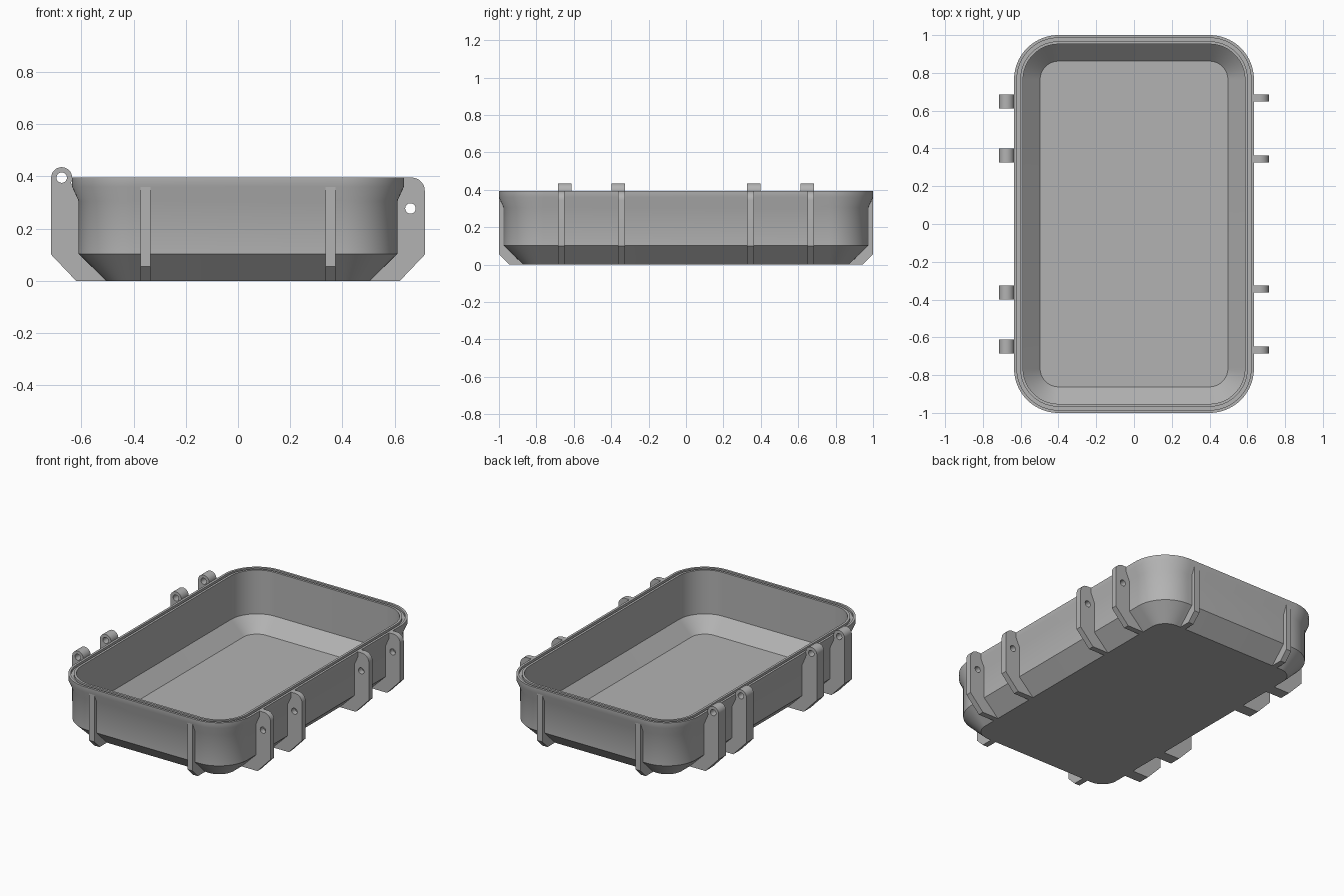
import bpy, bmesh
from math import cos, sin, pi

if "Cube" in bpy.data.objects:
    bpy.data.objects.remove(bpy.data.objects["Cube"])

grey = bpy.data.materials.new("plain_grey")
grey.use_nodes = True
GREY = (0.45, 0.45, 0.45, 1)
grey.diffuse_color = GREY
grey.node_tree.nodes["Principled BSDF"].inputs["Base Color"].default_value = GREY


def finish(name, bm, smooth):
    """Turn a bmesh into a named object with smooth curves and sharp edges."""
    bmesh.ops.remove_doubles(bm, verts=bm.verts, dist=0.0001)
    bmesh.ops.recalc_face_normals(bm, faces=bm.faces)
    mesh = bpy.data.meshes.new(name)
    bm.to_mesh(mesh)
    bm.free()
    mesh.materials.append(grey)
    obj = bpy.data.objects.new(name, mesh)
    bpy.context.collection.objects.link(obj)
    bpy.ops.object.select_all(action='DESELECT')
    obj.select_set(True)
    bpy.context.view_layer.objects.active = obj
    bpy.ops.object.shade_smooth_by_angle(angle=smooth * pi / 180)
    return obj


def arc(cx, cz, radius, start, end, steps=12):
    angles = [(start + (end - start) * i / steps) * pi / 180 for i in range(steps + 1)]
    return [(cx + radius * cos(a), cz + radius * sin(a)) for a in angles]


# Tray shell: wall section (corner radius, height) lofted round a rounded rectangle
CORNER_X, CORNER_Y, STEPS = 0.4, 0.765, 20
section = [(0.105, 0), (0.21, 0.103), (0.21, 0.305), (0.235, 0.36), (0.235, 0.395),
           (0.22, 0.395), (0.22, 0.38), (0.202, 0.38), (0.202, 0.395),
           (0.187, 0.395), (0.187, 0.11), (0.097, 0.02)]


def ring(bm, radius, z):
    verts = []
    for quarter, (sx, sy) in enumerate([(1, 1), (-1, 1), (-1, -1), (1, -1)]):
        for x, y in arc(sx * CORNER_X, sy * CORNER_Y, radius,
                        quarter * 90, quarter * 90 + 90, STEPS):
            verts.append(bm.verts.new((x, y, z)))
    return verts


bm = bmesh.new()
rings = [ring(bm, r, z) for r, z in section]
for low, high in zip(rings, rings[1:]):
    for i in range(len(low)):
        j = (i + 1) % len(low)
        bm.faces.new((low[i], low[j], high[j], high[i]))
bm.faces.new(rings[0][::-1])
bm.faces.new(rings[-1])
finish("tray_shell", bm, 35)


def plate(name, outline, hole, width, location, angle):
    """Extrude an outline (outward distance, height), facing outward along angle."""
    curve = bpy.data.curves.new(name, 'CURVE')
    curve.dimensions = '2D'
    curve.fill_mode = 'BOTH'
    curve.extrude = width / 2
    for loop in [outline, hole]:
        if loop:
            spline = curve.splines.new('POLY')
            spline.points.add(len(loop) - 1)
            for point, (x, z) in zip(spline.points, loop):
                point.co = (x, z, 0, 1)
            spline.use_cyclic_u = True
    helper = bpy.data.objects.new(name + "_curve", curve)
    mesh = bpy.data.meshes.new_from_object(helper)
    bm = bmesh.new()
    bm.from_mesh(mesh)
    bpy.data.objects.remove(helper)
    bpy.data.curves.remove(curve)
    bpy.data.meshes.remove(mesh)
    obj = finish(name, bm, 30)
    obj.location = location
    obj.rotation_euler = (pi / 2, 0, angle)


# Shared lower and inner edges of the side brackets
foot = [(0.505, 0), (0.62, 0), (0.715, 0.1)]
inner = [(0.628, 0.36), (0.6, 0.3), (0.6, 0.1)]

latch = foot + arc(0.665, 0.345, 0.05, 0, 90) + [(0.628, 0.395)] + inner
latch_hole = arc(0.66, 0.277, 0.02, 0, 345, 23)
hinge = foot + arc(0.675, 0.395, 0.04, 0, 210, 28) + inner
hinge_hole = arc(0.675, 0.395, 0.02, 0, 345, 23)

for end, sy in (("back", 1), ("front", -1)):
    # Narrow latch brackets on the left, wide hinge brackets on the right
    for place, latch_y, hinge_y in (("outer", 0.667, 0.648), ("inner", 0.344, 0.362)):
        plate(f"{end}_{place}_latch_bracket", latch, latch_hole, 0.037,
              (0, sy * latch_y, 0), 0)
        plate(f"{end}_{place}_hinge_bracket", hinge, hinge_hole, 0.074,
              (0, sy * hinge_y, 0), pi)
    # Upright ribs on the short ends
    rib = [(0.87, 0), (0.945, 0), (1, 0.055), (1, 0.36), (0.965, 0.3), (0.965, 0.1)]
    for side, sx in (("left", 1), ("right", -1)):
        plate(f"{end}_{side}_rib", rib, None, 0.037, (sx * 0.354, 0, 0), sy * pi / 2)
